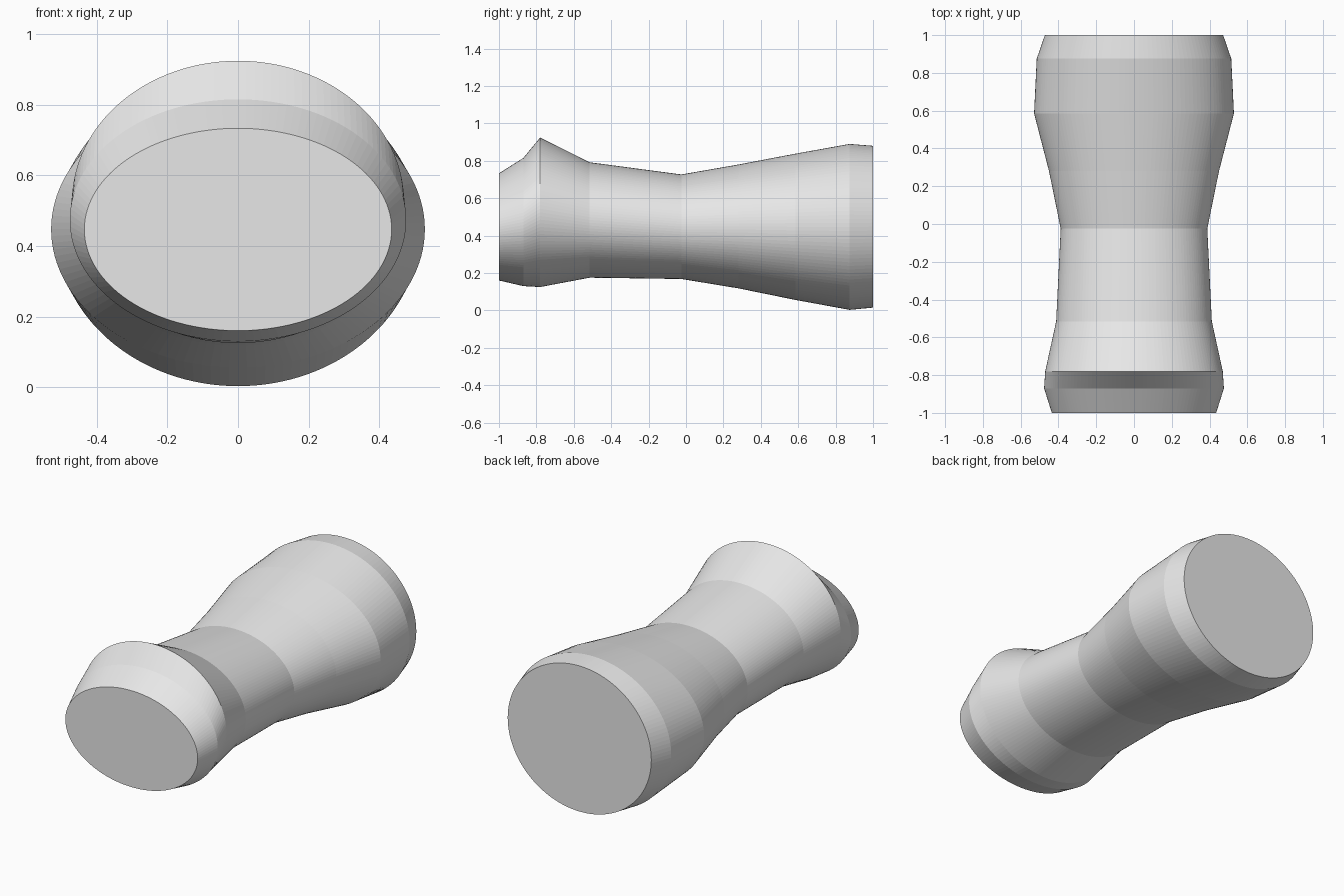
import bpy
import bmesh
from math import cos, sin, tau

if "Cube" in bpy.data.objects:
    bpy.data.objects.remove(bpy.data.objects["Cube"], do_unlink=True)

SEGMENTS = 128

# Elliptical cross-sections, front to back: y, half width, bottom z, top z
SECTIONS = [
    (-1.00, 0.435, 0.160, 0.733),
    (-0.87, 0.476, 0.130, 0.815),
    (-0.78, 0.470, 0.125, 0.924),
    (-0.515, 0.412, 0.175, 0.792),
    (-0.025, 0.388, 0.168, 0.727),
    (0.28, 0.450, 0.118, 0.780),
    (0.585, 0.529, 0.056, 0.838),
    (0.875, 0.515, 0.003, 0.890),
    (1.00, 0.472, 0.015, 0.880),
]


def make_material(name, colour):
    mat = bpy.data.materials.new(name)
    mat.use_nodes = True
    mat.diffuse_color = colour
    mat.node_tree.nodes["Principled BSDF"].inputs["Base Color"].default_value = colour
    return mat


def add_ring(bm, y, half_width, bottom, top):
    middle, half_height = (top + bottom) / 2, (top - bottom) / 2
    angles = [tau * i / SEGMENTS for i in range(SEGMENTS)]
    return [bm.verts.new((half_width * cos(a), y, middle + half_height * sin(a)))
            for a in angles]


def loft(name, sections, mat):
    bm = bmesh.new()
    rings = [add_ring(bm, *section) for section in sections]
    # Side bands between neighbouring sections
    for near, far in zip(rings, rings[1:]):
        for i in range(SEGMENTS):
            j = (i + 1) % SEGMENTS
            bm.faces.new((near[i], near[j], far[j], far[i]))
    # Flat end caps
    bm.faces.new(rings[0])
    bm.faces.new(rings[-1])
    bmesh.ops.recalc_face_normals(bm, faces=bm.faces)
    mesh = bpy.data.meshes.new(name)
    bm.to_mesh(mesh)
    bm.free()
    mesh.materials.append(mat)
    obj = bpy.data.objects.new(name, mesh)
    bpy.context.collection.objects.link(obj)
    return obj


# Waisted body with a raised ridge near the front
loft("waisted_body", SECTIONS, make_material("light_grey", (0.8, 0.8, 0.8, 1)))
